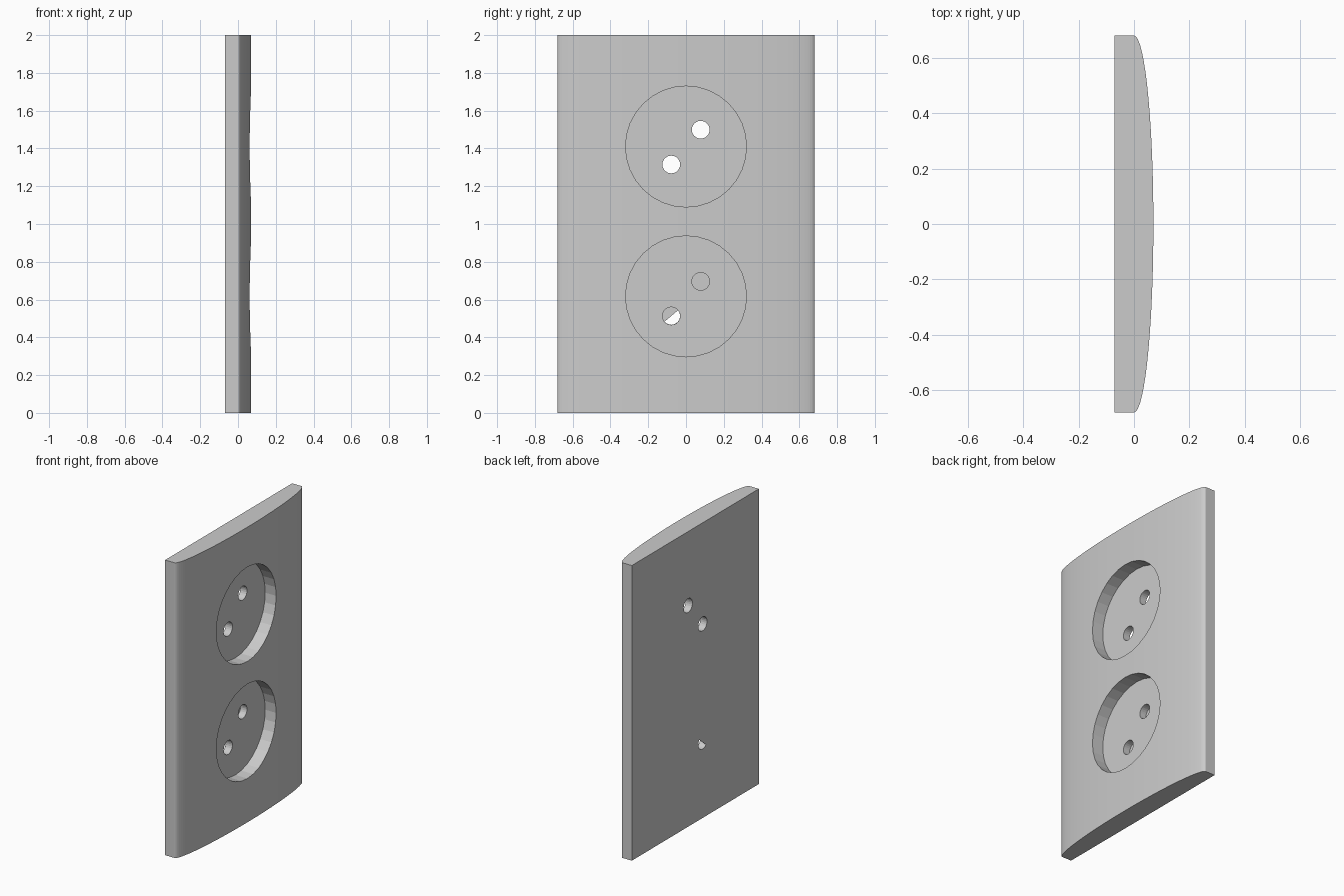
import bpy, bmesh
from math import cos, sin, pi

if "Cube" in bpy.data.objects:
    bpy.data.objects.remove(bpy.data.objects["Cube"])

BACK, BULGE, HALF_W, HEIGHT = -0.07, 0.07, 0.68, 2.0
FLOOR = -0.02


def prism(name, ring, offset):
    """Solid made by extruding a planar ring of points."""
    me = bpy.data.meshes.new(name)
    bm = bmesh.new()
    face = bm.faces.new([bm.verts.new(p) for p in ring])
    ext = bmesh.ops.extrude_face_region(bm, geom=[face])
    bmesh.ops.translate(bm, vec=offset,
                        verts=[g for g in ext['geom'] if isinstance(g, bmesh.types.BMVert)])
    bmesh.ops.recalc_face_normals(bm, faces=bm.faces)
    bm.to_mesh(me)
    bm.free()
    ob = bpy.data.objects.new(name, me)
    bpy.context.collection.objects.link(ob)
    return ob


def arc(x, y, z, r, n, start=0.0, sweep=2 * pi):
    """Points round a circle facing x."""
    return [(x, y + r * cos(start + sweep * i / n), z + r * sin(start + sweep * i / n))
            for i in range(n)]


def cut(target, ring, x_end):
    """Subtract a prism running along x from the target."""
    cutter = prism("cutter", ring, (x_end - ring[0][0], 0, 0))
    cutter.hide_render = True
    mod = target.modifiers.new("cut", 'BOOLEAN')
    mod.operation, mod.solver, mod.object = 'DIFFERENCE', 'EXACT', cutter
    bpy.context.view_layer.objects.active = target
    bpy.ops.object.modifier_apply(modifier=mod.name)
    bpy.data.objects.remove(cutter)


# Cover plate: flat back with a shallow elliptical front
N = 48
profile = [(BACK, HALF_W, 0), (BACK, -HALF_W, 0)]
profile += [(BULGE * sin(pi * i / N), -HALF_W * cos(pi * i / N), 0) for i in range(N + 1)]
plate = prism("socket_plate", profile, (0, 0, HEIGHT))

# Round recesses
for z in (1.41, 0.617):
    cut(plate, arc(FLOOR, 0, z, 0.32, 32), 0.2)

# Pin holes: upper pair open at the back, lower pair closed by a thin back skin
R = 0.047
for y, z, x0 in ((0.078, 1.499, -0.2), (-0.078, 1.315, -0.2),
                 (0.078, 0.696, BACK + 0.001), (-0.078, 0.513, BACK + 0.001)):
    cut(plate, arc(x0, y, z, R, 24), 0.01)

# Half-open back of the lowest pin hole
half = arc(-0.2, -0.078, 0.513, R * 0.99, 12, start=-pi + 0.7, sweep=pi * 12 / 11)
cut(plate, half, -0.05)
